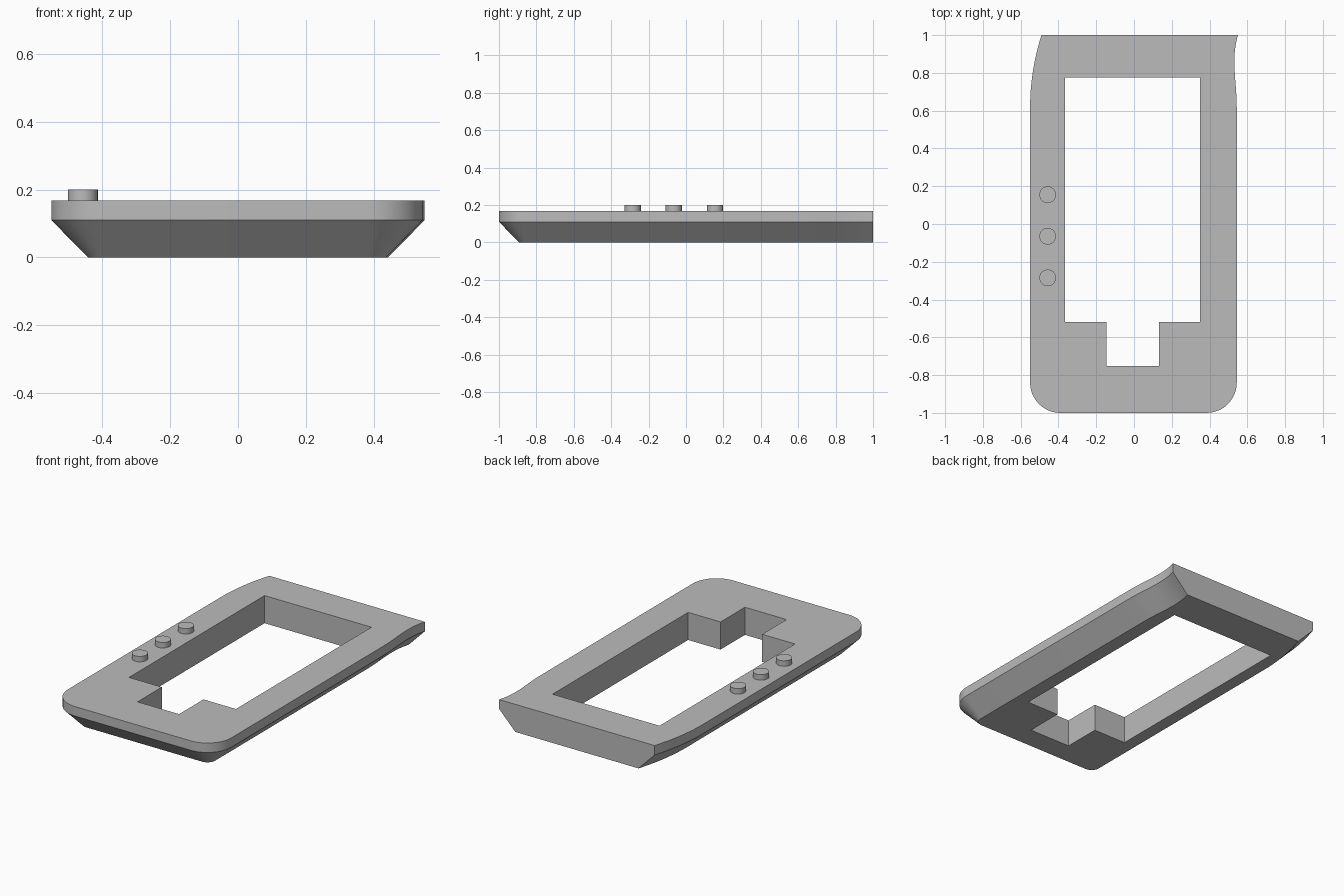
import bpy
import bmesh
from math import cos, sin, pi

if "Cube" in bpy.data.objects:
    bpy.data.objects.remove(bpy.data.objects["Cube"])

grey = bpy.data.materials.new("plain grey")
grey.use_nodes = True
colour = (0.5, 0.5, 0.5, 1)
grey.diffuse_color = colour
grey.node_tree.nodes["Principled BSDF"].inputs["Base Color"].default_value = colour

TOP, RIM, INSET, RADIUS = 0.167, 0.11, 0.108, 0.16
LEFT, RIGHT, FRONT, BACK = 0.544, -0.55, -1.0, 1.0


def outline(inset):
    """Counter-clockwise outer edge; the back end stays flush."""
    points = []
    for cx, start in ((RIGHT + RADIUS, pi), (LEFT - RADIUS, 1.5 * pi)):
        for i in range(13):
            a = start + i / 12 * pi / 2
            r = RADIUS - inset
            points.append((cx + r * cos(a), FRONT + RADIUS + r * sin(a)))
    steps = [i / 12 for i in range(13)]
    for t in steps:  # shallow S curve on one side
        points.append((LEFT - inset - 0.095 * t**2 + 0.101 * t**3, 0.62 + 0.38 * t))
    for t in reversed(steps):  # inward sweep on the other
        points.append((RIGHT + inset + 0.06 * t**2, 0.62 + 0.38 * t))
    return points


# Window with a narrow notch at the front
window = [(-0.365, -0.52), (-0.145, -0.52), (-0.145, -0.753), (0.133, -0.753),
          (0.133, -0.52), (0.35, -0.52), (0.35, 0.775), (-0.365, 0.775)]


def ring(bm, points, z):
    return [bm.verts.new((x, y, z)) for x, y in points]


def wall(bm, low, high):
    n = len(low)
    for i in range(n):
        j = (i + 1) % n
        bm.faces.new((low[i], low[j], high[j], high[i]))


def cap(bm, *loops):
    edges = [bm.edges.get((v, loop[i - 1])) for loop in loops for i, v in enumerate(loop)]
    bmesh.ops.triangle_fill(bm, edges=edges, use_beauty=True)


# Frame: bevelled underside, upright rim, open window
bm = bmesh.new()
base = ring(bm, outline(INSET), 0)
rim = ring(bm, outline(0), RIM)
top = ring(bm, outline(0), TOP)
hole_low, hole_high = ring(bm, window, 0), ring(bm, window, TOP)
wall(bm, base, rim)
wall(bm, rim, top)
wall(bm, hole_high, hole_low)
cap(bm, base, hole_low)
cap(bm, top, hole_high)
bmesh.ops.recalc_face_normals(bm, faces=bm.faces)
mesh = bpy.data.meshes.new("frame")
bm.to_mesh(mesh)
bm.free()
frame = bpy.data.objects.new("frame", mesh)
bpy.context.collection.objects.link(frame)
parts = [frame]

# Row of three round buttons
for i in range(3):
    bpy.ops.mesh.primitive_cylinder_add(vertices=32, radius=0.044, depth=0.04,
                                        location=(-0.457, -0.285 + 0.22 * i, 0.18))
    button = bpy.context.object
    button.name = f"button_{i + 1}"
    parts.append(button)

bpy.ops.object.select_all(action='DESELECT')
for part in parts:
    part.data.materials.append(grey)
    part.select_set(True)
bpy.context.view_layer.objects.active = frame
bpy.ops.object.shade_smooth_by_angle(angle=pi / 6)
